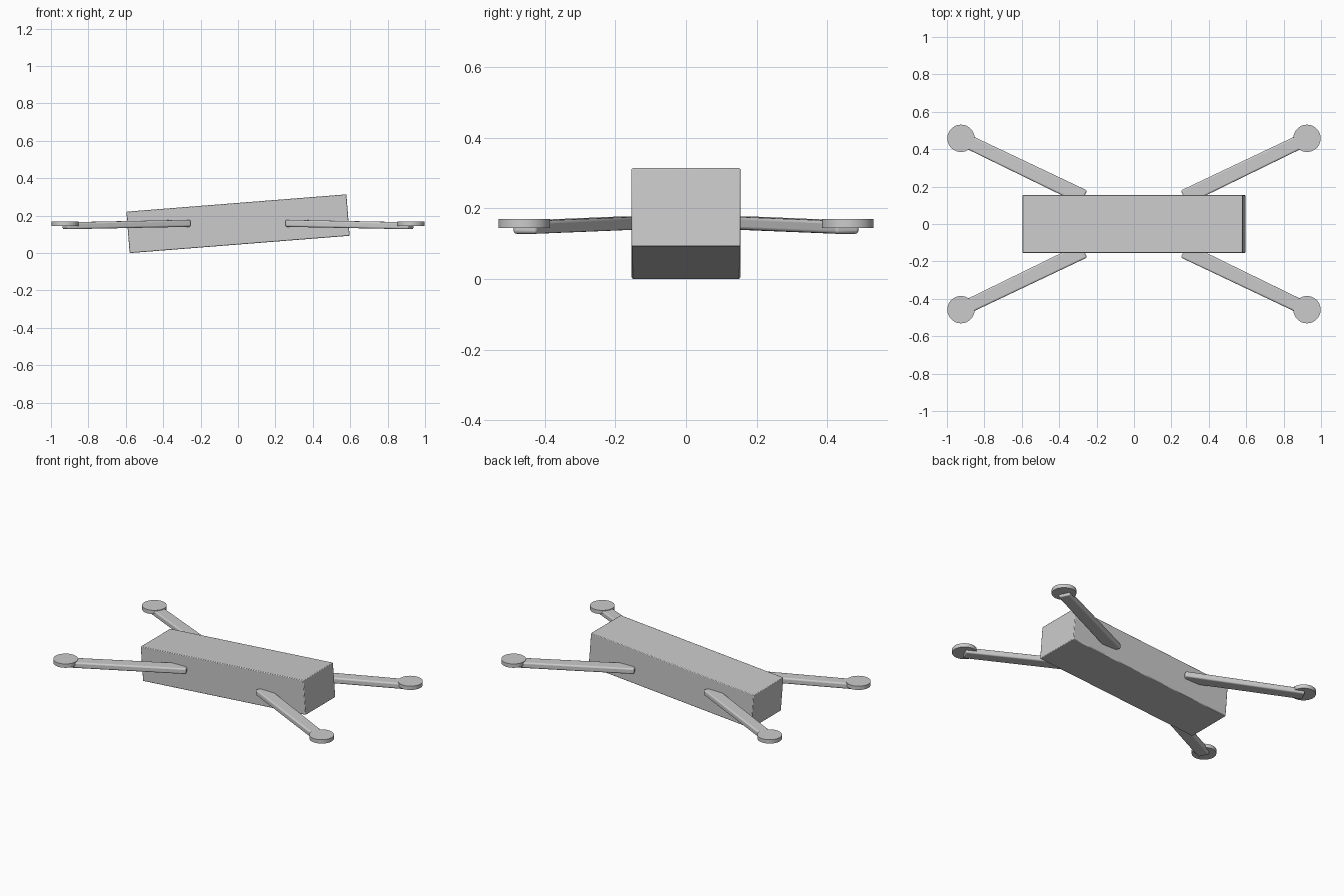
import bpy
import math
from mathutils import Vector

if "Cube" in bpy.data.objects:
    bpy.data.objects.remove(bpy.data.objects["Cube"])

# Single matte grey
grey = bpy.data.materials.new("light_grey")
grey.use_nodes = True
colour = (0.6, 0.6, 0.6, 1)
grey.diffuse_color = colour
grey.node_tree.nodes["Principled BSDF"].inputs["Base Color"].default_value = colour


def finish(obj, name, bevel=0, segments=2):
    obj.name = name
    obj.data.materials.append(grey)
    if bevel:
        mod = obj.modifiers.new("rounded_edges", "BEVEL")
        mod.width = bevel
        mod.segments = segments
    bpy.ops.object.shade_smooth_by_angle(angle=math.radians(35))
    return obj


def box(name, size, bevel, segments):
    bpy.ops.mesh.primitive_cube_add(size=1)
    obj = bpy.context.object
    for v in obj.data.vertices:
        v.co *= Vector(size)
    return finish(obj, name, bevel, segments)


# Body, with its left end raised
body = box("body", (1.18, 0.308, 0.222), 0.004, 2)
body.location.z = 0.157
body.rotation_euler.y = math.radians(-4.5)


def arm(name, sx, sy):
    # Beam from the body side to the pad centre, narrowing outwards
    root = Vector((0.268 * sx, 0.142 * sy, 0.159))
    tip = Vector((0.925 * sx, 0.458 * sy, 0.146))
    span = tip - root
    beam = box(name + "_arm", (span.length, 0.082, 0.037), 0.009, 3)
    for v in beam.data.vertices:
        if v.co.x > 0:
            v.co.y *= 0.9
    beam.location = (root + tip) / 2
    beam.rotation_euler = (0, -math.asin(span.z / span.length),
                           math.atan2(span.y, span.x))
    # Round pad on the arm's outer end
    bpy.ops.mesh.primitive_cylinder_add(vertices=48, radius=0.073, depth=0.025,
                                        location=(tip.x, tip.y, 0.157))
    finish(bpy.context.object, name + "_pad")


for side, sx in (("left", 1), ("right", -1)):
    for end, sy in (("front", -1), ("back", 1)):
        arm(end + "_" + side, sx, sy)
